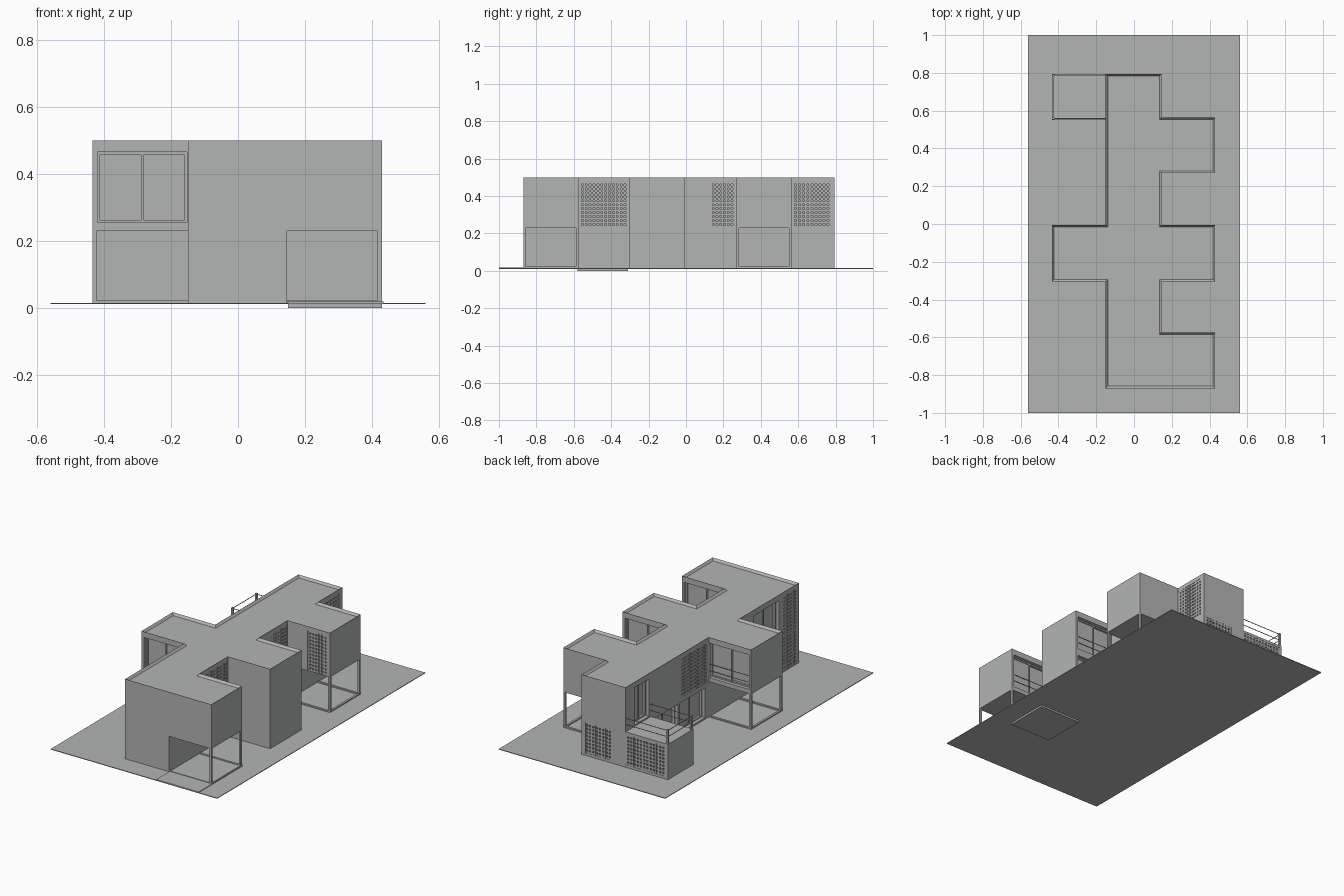
import bpy
import bmesh
from mathutils import Matrix, Vector

cube = bpy.data.objects.get("Cube")
if cube:
    bpy.data.objects.remove(cube, do_unlink=True)

grey = bpy.data.materials.new("plain grey")
grey.use_nodes = True
colour = (0.45, 0.46, 0.455, 1)
grey.diffuse_color = colour
grey.node_tree.nodes["Principled BSDF"].inputs["Base Color"].default_value = colour

GROUND, FLOOR, TOP = 0.015, 0.23, 0.5


def add_box(bm, x, y, z):
    size = Vector((x[1] - x[0], y[1] - y[0], z[1] - z[0]))
    mid = Vector((x[0] + x[1], y[0] + y[1], z[0] + z[1])) / 2
    matrix = Matrix.Translation(mid) @ Matrix.Diagonal((*size, 1))
    bmesh.ops.create_cube(bm, size=1, matrix=matrix)


def finish(name, bm):
    mesh = bpy.data.meshes.new(name)
    bm.to_mesh(mesh)
    bm.free()
    mesh.materials.append(grey)
    obj = bpy.data.objects.new(name, mesh)
    bpy.context.collection.objects.link(obj)
    return obj


def block(name, *boxes):
    bm = bmesh.new()
    for b in boxes:
        add_box(bm, *b)
    return finish(name, bm)


# Ground sheet, sunken pad and driveway
block("ground_sheet", ((-0.56, 0.56), (-1, 1), (0.011, GROUND)))
block("sunken_pad", ((0.15, 0.43), (-0.58, -0.31), (0, 0.013)))
block("driveway", ((0.15, 0.435), (-1, -0.58), (0.012, 0.019)))

# Upper storey: extruded outline with a sunken roof behind a parapet
outline = [(-0.15, -0.87), (0.43, -0.87), (0.43, -0.575), (0.145, -0.575),
           (0.145, -0.305), (0.43, -0.305), (0.43, -0.005), (0.145, -0.005),
           (0.145, 0.27), (0.43, 0.27), (0.43, 0.565), (0.145, 0.565),
           (0.145, 0.795), (-0.15, 0.795), (-0.15, -0.005), (-0.435, -0.005),
           (-0.435, -0.305), (-0.15, -0.305)]
bm = bmesh.new()
base = bm.faces.new([bm.verts.new((x, y, FLOOR)) for x, y in outline])
result = bmesh.ops.extrude_face_region(bm, geom=[base])
bmesh.ops.translate(bm, vec=(0, 0, TOP - FLOOR),
                    verts=[v for v in result["geom"] if isinstance(v, bmesh.types.BMVert)])
bmesh.ops.recalc_face_normals(bm, faces=bm.faces)
roof = max(bm.faces, key=lambda f: f.calc_center_median().z)
bmesh.ops.inset_region(bm, faces=[roof], thickness=0.016)
bmesh.ops.translate(bm, vec=(0, 0, -0.014), verts=roof.verts)
upper = finish("upper_storey", bm)

# Ground storey
low = (GROUND, FLOOR)
spine = block("ground_storey", ((-0.15, 0.145), (-0.87, 0.795), low))
wing = block("middle_wing_base", ((0.145, 0.43), (-0.305, -0.005), low))
terrace = block("terrace_base", ((-0.435, -0.15), (0.55, 0.795), low))

lattice_bm, frame_bm = bmesh.new(), bmesh.new()
cutters = {}


def oriented(bm, axis, depth, along, z):
    """Box whose depth runs along the named axis."""
    d = tuple(sorted(depth))
    if axis == "x":
        add_box(bm, d, along, z)
    else:
        add_box(bm, along, d, z)


def opening(walls, axis, face, out, along, z, depth):
    for wall in walls:
        bm = cutters.setdefault(wall, bmesh.new())
        oriented(bm, axis, (face - out * depth, face + out * 0.01), along, z)


def lattice(walls, axis, face, out, along, z):
    opening(walls, axis, face, out, along, z, 0.022)
    pitch, half = 0.0225, 0.0055
    front, back = face - out * 0.001, face - out * 0.013
    for span, upright in ((along, True), (z, False)):
        n = max(2, round((span[1] - span[0]) / pitch))
        step = (span[1] - span[0] - 2 * half) / n
        for i in range(n + 1):
            c = span[0] + half + step * i
            bar = (c - half, c + half)
            inner = back if upright else back + out * 0.002
            if upright:
                oriented(lattice_bm, axis, (front, inner), bar, z)
            else:
                oriented(lattice_bm, axis, (front - out * 0.001, inner), along, bar)


def window(walls, axis, face, out, along, z, rail=False):
    opening(walls, axis, face, out, along, z, 0.035)
    mid, t = sum(along) / 2, 0.004
    back = face - out * 0.034
    # Sliding leaf over half the opening, with slim surrounding bars
    oriented(frame_bm, axis, (back, back + out * 0.008), (mid, along[1]), z)
    for c in (along[0] + t, mid, along[1] - t):
        oriented(frame_bm, axis, (back, back + out * 0.014), (c - t, c + t), z)
    for c in (z[0] + t, z[1] - t):
        oriented(frame_bm, axis, (back, back + out * 0.013), along, (c - t, c + t))
    if rail:
        for h in (0.04, 0.08):
            oriented(frame_bm, axis, (face - out * 0.004, face - out * 0.001),
                     along, (z[0] + h, z[0] + h + 0.003))


high = (FLOOR + 0.002, TOP - 0.025)
glass = (0.255, 0.465)

# Lattice screens
for along in ((-0.57, -0.31), (0.13, 0.262), (0.57, 0.775)):
    lattice([upper], "x", 0.145, 1, along, high)
lattice([upper], "y", 0.27, -1, (0.28, 0.415), high)
lattice([upper], "x", -0.15, -1, (0.003, 0.26), high)
lattice([upper], "x", -0.15, -1, (-0.855, -0.72), high)
lattice([spine], "x", -0.15, -1, (-0.855, -0.72), (0.02, 0.228))
lattice([spine], "y", 0.795, 1, (-0.06, 0.13), (0.03, 0.215))
lattice([terrace], "y", 0.795, 1, (-0.42, -0.15), (0.03, 0.215))

# Recessed glazing
window([upper], "y", -0.305, -1, (-0.42, -0.152), glass)
window([upper], "y", -0.005, 1, (-0.42, -0.152), glass, True)
window([upper], "y", -0.575, 1, (0.147, 0.415), glass, True)
window([upper], "y", -0.005, 1, (0.147, 0.415), glass, True)
window([wing], "y", -0.005, 1, (0.147, 0.415), (0.025, 0.21))
window([upper], "x", -0.15, -1, (-0.68, -0.44), glass)
window([upper], "x", -0.15, -1, (0.57, 0.71), (0.24, 0.465))
for along in ((0.03, 0.27), (0.29, 0.53)):
    window([spine], "x", -0.15, -1, along, (0.025, 0.205))

for wall, bm in cutters.items():
    tool = finish("opening_cutter", bm)
    tool.hide_render = True
    mod = wall.modifiers.new("openings", "BOOLEAN")
    mod.operation, mod.solver, mod.object = "DIFFERENCE", "EXACT", tool
    bpy.context.view_layer.objects.active = wall
    bpy.ops.object.modifier_apply(modifier=mod.name)
    bpy.data.objects.remove(tool, do_unlink=True)
finish("lattice_screens", lattice_bm)
finish("window_frames", frame_bm)

# Slim posts and ground beams below the raised boxes
bm = bmesh.new()
w = 0.013
for side, y0, y1 in ((1, -0.87, -0.575), (1, 0.27, 0.565), (-1, -0.305, -0.005)):
    edge = 0.43 if side > 0 else 0.435
    outer = tuple(sorted((side * edge, side * (edge - w))))
    inner = tuple(sorted((side * 0.146, side * edge)))
    for y in ((y0, y0 + w), (y1 - w, y1)):
        add_box(bm, outer, y, low)
        add_box(bm, inner, y, (GROUND, 0.022))
    add_box(bm, outer, (y0, y1), (GROUND, 0.022))
finish("post_frames", bm)

# Terrace railing: corner posts and thin rails
bm = bmesh.new()
for y in (0.553, 0.78):
    add_box(bm, (-0.433, -0.421), (y, y + 0.012), (FLOOR, 0.315))
for z in (0.27, 0.308):
    rail = (z, z + 0.003)
    for y in (0.557, 0.786):
        add_box(bm, (-0.43, -0.15), (y, y + 0.003), rail)
    add_box(bm, (-0.43, -0.427), (0.557, 0.789), rail)
finish("terrace_railing", bm)
